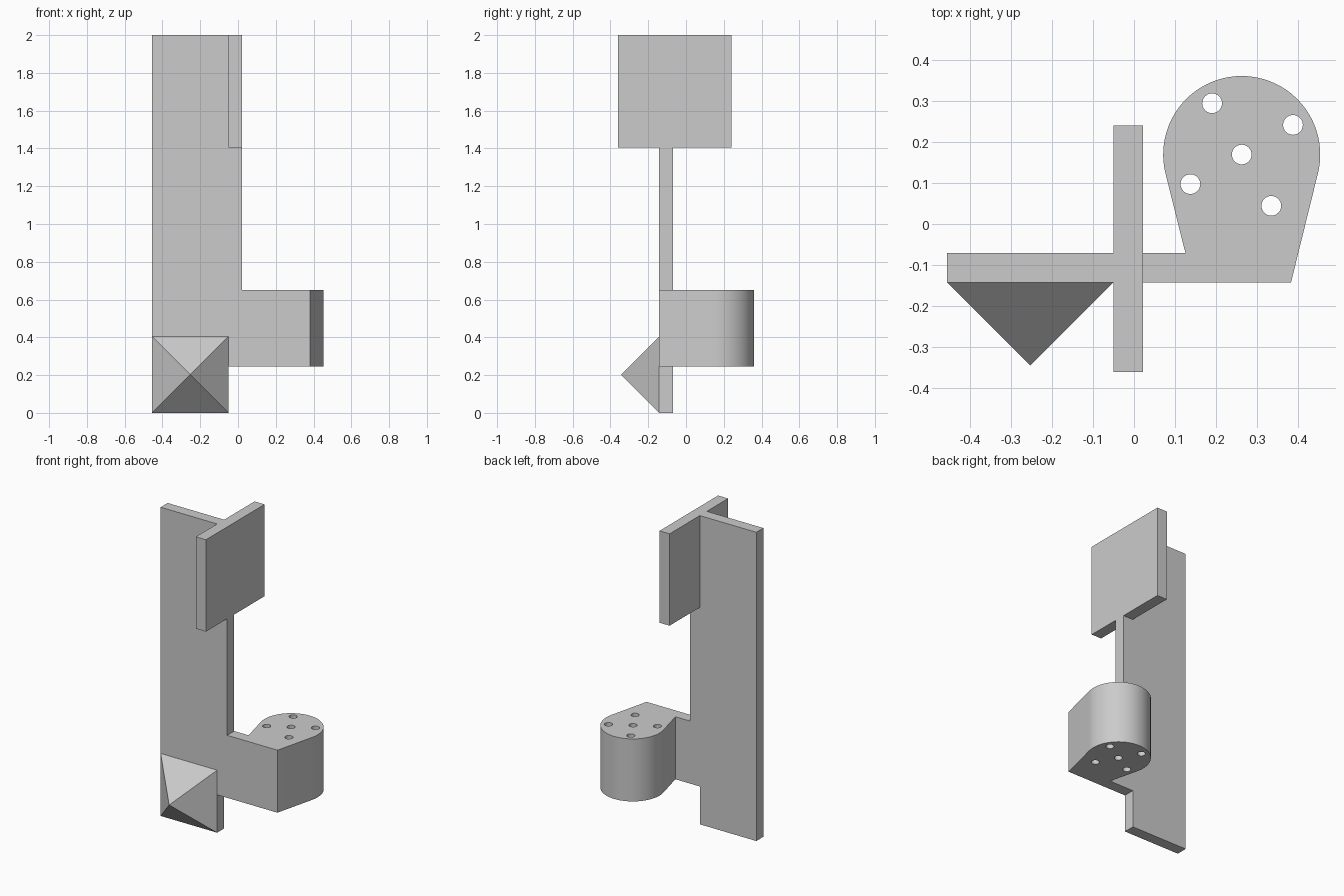
import bpy
import bmesh
from math import sin, cos, radians
from mathutils import Vector

if "Cube" in bpy.data.objects:
    bpy.data.objects.remove(bpy.data.objects["Cube"], do_unlink=True)

grey = bpy.data.materials.new("light grey")
grey.use_nodes = True
grey.diffuse_color = (0.6, 0.6, 0.6, 1)
grey.node_tree.nodes["Principled BSDF"].inputs["Base Color"].default_value = (0.6, 0.6, 0.6, 1)

# Shared plate faces and edges
LEFT, SLOT, EDGE = -0.455, -0.05, 0.022
FRONT, BACK = -0.142, -0.07
ARM_LOW, ARM_TOP, FIN_LOW, TOP = 0.245, 0.65, 1.405, 2.0


def finish(name, bm):
    bmesh.ops.recalc_face_normals(bm, faces=bm.faces)
    mesh = bpy.data.meshes.new(name)
    bm.to_mesh(mesh)
    bm.free()
    mesh.materials.append(grey)
    obj = bpy.data.objects.new(name, mesh)
    bpy.context.collection.objects.link(obj)
    return obj


def extrude(name, profile, offset):
    """Closed 3D outline swept along an offset."""
    bm = bmesh.new()
    face = bm.faces.new([bm.verts.new(p) for p in profile])
    result = bmesh.ops.extrude_face_region(bm, geom=[face], use_keep_orig=True)
    moved = [v for v in result["geom"] if isinstance(v, bmesh.types.BMVert)]
    bmesh.ops.translate(bm, verts=moved, vec=Vector(offset))
    return finish(name, bm)


# Tall upright plate, stepped where the arm and the fin join it
outline = [(LEFT, 0), (SLOT, 0), (SLOT, ARM_TOP), (EDGE, ARM_TOP),
           (EDGE, FIN_LOW), (SLOT, FIN_LOW), (SLOT, TOP), (LEFT, TOP)]
extrude("upright_plate", [(x, FRONT, z) for x, z in outline], (0, BACK - FRONT, 0))

# Crosswise fin at the top
fin = [(SLOT, -0.36), (EDGE, -0.36), (EDGE, 0.24), (SLOT, 0.24)]
extrude("top_fin", [(x, y, FIN_LOW) for x, y in fin], (0, 0, TOP - FIN_LOW))

# Side arm ending in a rounded block
CX, CY, R = 0.262, 0.169, 0.191
arc = [(CX + R * cos(radians(a)), CY + R * sin(radians(a)))
       for a in [-14 + 208 * i / 48 for i in range(49)]]
arm_outline = [(SLOT, FRONT), (0.382, FRONT)] + arc + [(0.125, BACK), (SLOT, BACK)]
arm = extrude("side_arm", [(x, y, ARM_LOW) for x, y in arm_outline],
              (0, 0, ARM_TOP - ARM_LOW))

# Five holes through the block: one central, four on a ring
centres = [(CX, CY)] + [(CX + 0.144 * cos(radians(a)), CY + 0.144 * sin(radians(a)))
                        for a in (30, 120, 210, 300)]
bm = bmesh.new()
for x, y in centres:
    made = bmesh.ops.create_cone(bm, cap_ends=True, segments=32, radius1=0.024,
                                 radius2=0.024, depth=0.6)
    bmesh.ops.translate(bm, verts=made["verts"], vec=(x, y, (ARM_LOW + ARM_TOP) / 2))
cutter = finish("hole_cutter", bm)
cutter.hide_render = True
holes = arm.modifiers.new("holes", "BOOLEAN")
holes.operation = "DIFFERENCE"
holes.solver = "EXACT"
holes.object = cutter
bpy.context.view_layer.objects.active = arm
arm.select_set(True)
bpy.ops.object.modifier_apply(modifier="holes")
bpy.data.objects.remove(cutter, do_unlink=True)
bpy.ops.object.shade_smooth_by_angle(angle=radians(12))

# Pyramid on the lower front
bm = bmesh.new()
size = SLOT - LEFT
base = [bm.verts.new((x, FRONT, z)) for x, z in
        ((LEFT, 0), (SLOT, 0), (SLOT, size), (LEFT, size))]
tip = bm.verts.new(((LEFT + SLOT) / 2, FRONT - size / 2, size / 2))
bm.faces.new(base)
for i in range(4):
    bm.faces.new((base[i], base[(i + 1) % 4], tip))
finish("front_pyramid", bm)
